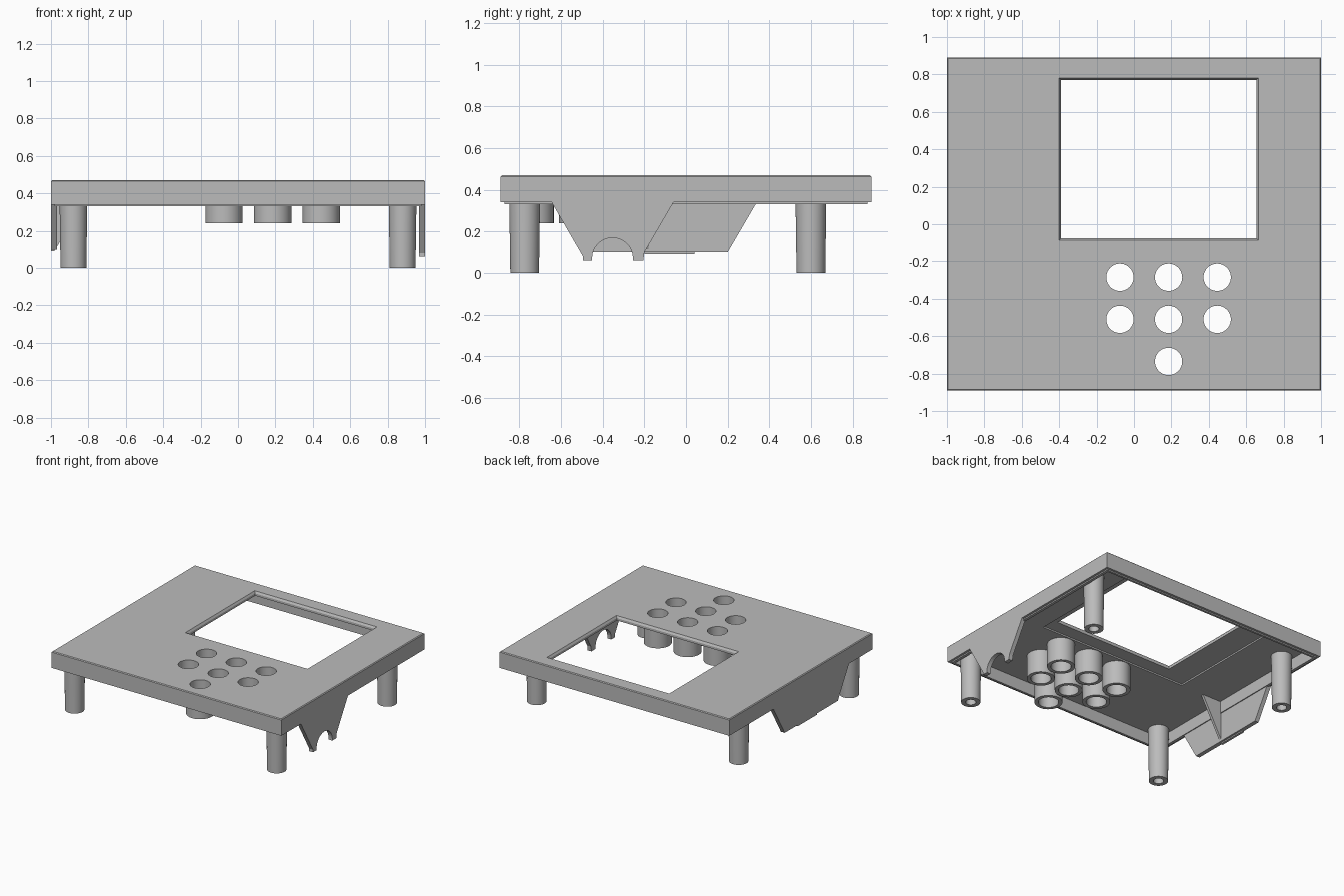
import bpy, bmesh, math

if "Cube" in bpy.data.objects:
    bpy.data.objects.remove(bpy.data.objects["Cube"], do_unlink=True)

grey = bpy.data.materials.new("plain_grey")
grey.use_nodes = True
GREY = (0.5, 0.5, 0.5, 1)
grey.diffuse_color = GREY
grey.node_tree.nodes["Principled BSDF"].inputs["Base Color"].default_value = GREY


def finish(name, bm, smooth=False):
    bmesh.ops.remove_doubles(bm, verts=bm.verts, dist=1e-6)
    bmesh.ops.recalc_face_normals(bm, faces=bm.faces)
    me = bpy.data.meshes.new(name)
    bm.to_mesh(me)
    bm.free()
    me.materials.append(grey)
    ob = bpy.data.objects.new(name, me)
    bpy.context.collection.objects.link(ob)
    if smooth:
        shade(ob)
    return ob


def activate(ob):
    bpy.ops.object.select_all(action='DESELECT')
    ob.select_set(True)
    bpy.context.view_layer.objects.active = ob


def shade(ob):
    activate(ob)
    bpy.ops.object.shade_smooth_by_angle(angle=math.radians(30))


def stack(name, box, steps):
    """Solid of stacked rectangles: box is x0, x1, y0, y1; steps are (z, inset)."""
    x0, x1, y0, y1 = box
    bm = bmesh.new()
    rings = []
    for z, i in steps:
        corners = [(x0 + i, y0 + i), (x1 - i, y0 + i), (x1 - i, y1 - i), (x0 + i, y1 - i)]
        rings.append([bm.verts.new((x, y, z)) for x, y in corners])
    for a, b in zip(rings, rings[1:]):
        for k in range(4):
            n = (k + 1) % 4
            bm.faces.new((a[k], a[n], b[n], b[k]))
    bm.faces.new(rings[0])
    bm.faces.new(rings[-1])
    return finish(name, bm)


def lathe(name, x, y, profile, sides=40):
    """Spin a closed (radius, z) profile around a vertical axis."""
    bm = bmesh.new()
    verts = [bm.verts.new((x + r, y, z)) for r, z in profile]
    edges = [bm.edges.new((verts[k], verts[k - 1])) for k in range(len(verts))]
    bmesh.ops.spin(bm, geom=verts + edges, cent=(x, y, 0), axis=(0, 0, 1),
                   angle=math.tau, steps=sides, use_duplicate=False)
    bmesh.ops.dissolve_degenerate(bm, dist=1e-6, edges=bm.edges)
    return finish(name, bm, smooth=True)


def extrude(name, points, offset):
    """Extrude a flat outline by an offset vector."""
    bm = bmesh.new()
    face = bm.faces.new([bm.verts.new(p) for p in points])
    out = bmesh.ops.extrude_face_region(bm, geom=[face], use_keep_orig=True)
    bmesh.ops.translate(bm, vec=offset,
                        verts=[v for v in out["geom"] if isinstance(v, bmesh.types.BMVert)])
    return finish(name, bm)


def cut(ob, cutter):
    mod = ob.modifiers.new("cut", 'BOOLEAN')
    mod.operation, mod.solver, mod.object = 'DIFFERENCE', 'EXACT', cutter
    activate(ob)
    bpy.ops.object.modifier_apply(modifier=mod.name)
    bpy.data.objects.remove(cutter, do_unlink=True)


LOW, RIM, UNDER, TOP = 0.33, 0.34, 0.425, 0.47

# Lid: outer shell with a stepped lower lip, hollow underneath
lid = stack("lid", (-1, 1, -0.89, 0.89),
            [(LOW, 0.018), (RIM, 0.018), (RIM, 0), (TOP - 0.006, 0), (TOP, 0.006)])
cut(lid, stack("cavity_cutter", (-0.96, 0.96, -0.855, 0.855), [(0.2, 0), (UNDER, 0)]))

# Display window with chamfered edge, and shallow seat beneath it
cut(lid, stack("seat_cutter", (-0.6, 0.7, -0.18, 0.845), [(0.3, 0), (UNDER + 0.012, 0)]))
cut(lid, stack("window_cutter", (-0.4, 0.665, -0.085, 0.78),
               [(0.3, 0.01), (TOP - 0.015, 0.01), (TOP, 0), (0.5, 0)]))

# Button holes with guide tubes below
HOLE, TUBE = 0.073, 0.1
buttons = [(x, y) for y in (-0.285, -0.51) for x in (-0.075, 0.185, 0.445)]
buttons.append((0.185, -0.735))
for x, y in buttons:
    bm = bmesh.new()
    bmesh.ops.create_cone(bm, cap_ends=True, segments=40, radius1=HOLE, radius2=HOLE, depth=1)
    bmesh.ops.translate(bm, verts=bm.verts, vec=(x, y, 0.5))
    cut(lid, finish("hole_cutter", bm))
    lathe("button_tube", x, y, [(HOLE, 0.24), (TUBE, 0.24), (TUBE, UNDER), (HOLE, UNDER)])
shade(lid)

# Tapered screw posts with blind holes
for x in (-0.88, 0.88):
    for y in (-0.775, 0.6):
        lathe("screw_post", x, y, [(0, 0.3), (0.037, 0.3), (0.037, 0), (0.069, 0),
                                   (0.075, UNDER), (0, UNDER)])

# Right side tab with a round cable notch
notch = []
for k in range(17):
    a = math.pi * k / 16
    notch.append((-0.353 + 0.098 * math.cos(a), 0.072 + 0.098 * math.sin(a)))
outline = [(-0.645, RIM), (-0.06, RIM), (-0.2, 0.1), (-0.205, 0.06), (-0.255, 0.06)]
outline += notch + [(-0.451, 0.06), (-0.495, 0.06), (-0.495, 0.08)]
extrude("notched_tab", [(0.967, y, z) for y, z in outline], (0.033, 0, 0))

# Left side tab with a small foot rail and an inner gusset
outline = [(-0.6, RIM), (0.34, RIM), (0.2, 0.1), (-0.46, 0.1)]
extrude("plain_tab", [(-1, y, z) for y, z in outline], (0.033, 0, 0))
stack("foot_rail", (-1, -0.982, -0.2, 0.04), [(0.09, 0), (0.105, 0)])
extrude("tab_gusset", [(-0.97, -0.2, 0.11), (-0.97, -0.2, UNDER), (-0.8, -0.2, UNDER)],
        (0, 0.02, 0))
